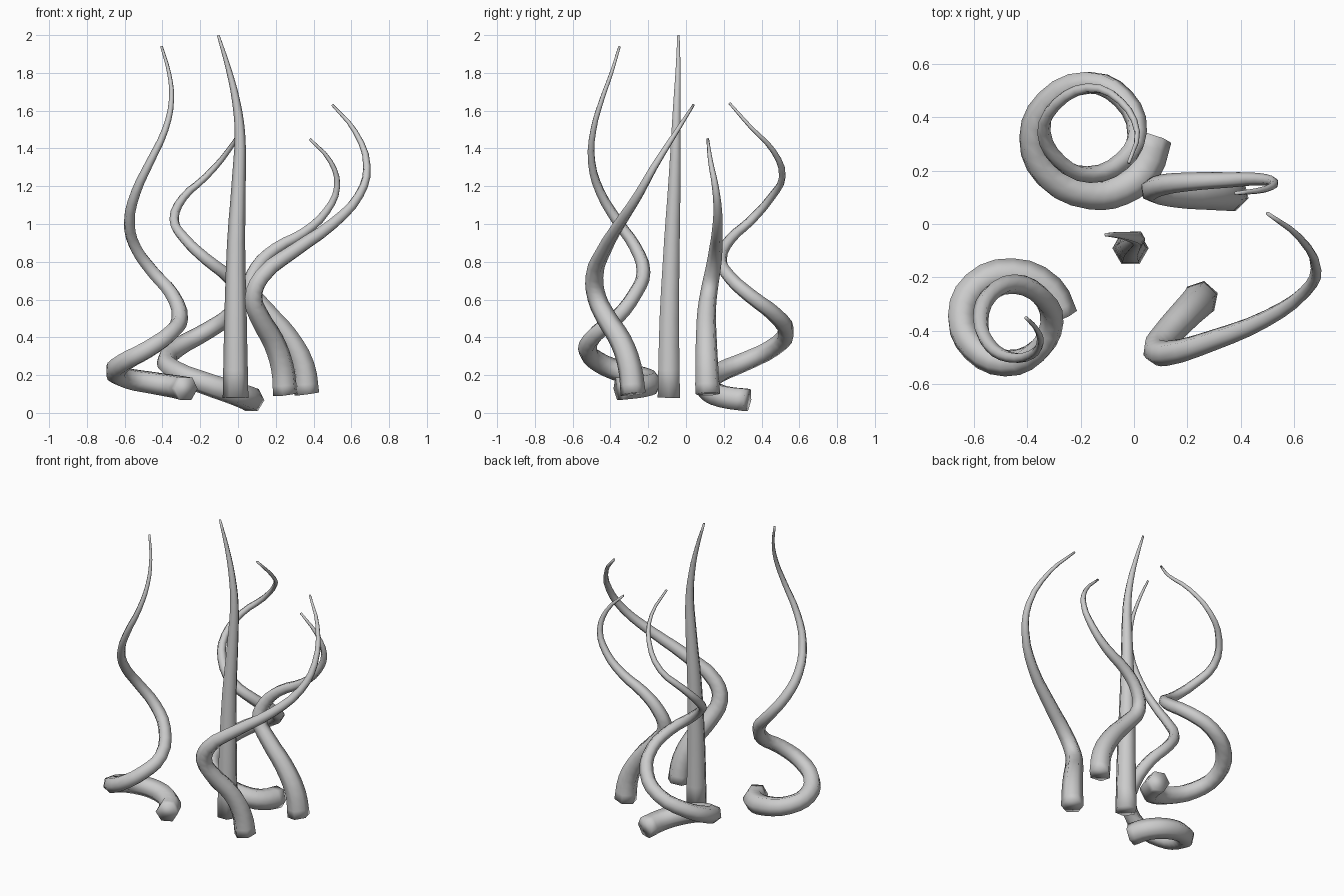
import bpy
from mathutils import Vector

BASE_R, TIP_R = 0.068, 0.007


def tentacle(name, pts, power=1.0):
    """Six-sided tapered tube swept along a smooth path."""
    pts = [Vector(p) for p in pts]
    dist = [0.0]
    for a, b in zip(pts, pts[1:]):
        dist.append(dist[-1] + (b - a).length)
    cu = bpy.data.curves.new(name + "_path", 'CURVE')
    cu.dimensions = '3D'
    cu.resolution_u = 3
    cu.bevel_depth = 1.0
    cu.bevel_resolution = 1
    cu.use_fill_caps = True
    sp = cu.splines.new('BEZIER')
    sp.bezier_points.add(len(pts) - 1)
    for bp, p, d in zip(sp.bezier_points, pts, dist):
        bp.co = p
        bp.handle_left_type = bp.handle_right_type = 'AUTO'
        t = d / dist[-1]
        bp.radius = TIP_R + (BASE_R - TIP_R) * (1 - t ** power)
    path = bpy.data.objects.new(name + "_path", cu)
    bpy.context.collection.objects.link(path)
    bpy.context.view_layer.update()
    dg = bpy.context.evaluated_depsgraph_get()
    me = bpy.data.meshes.new_from_object(path.evaluated_get(dg))
    bpy.data.objects.remove(path)
    # weld the end caps so the shading runs round them
    import bmesh
    bm = bmesh.new()
    bm.from_mesh(me)
    bmesh.ops.remove_doubles(bm, verts=bm.verts, dist=0.0005)
    for e in bm.edges:
        e.smooth = True
    for f in bm.faces:
        f.smooth = True
    bm.to_mesh(me)
    bm.free()
    ob = bpy.data.objects.new(name, me)
    bpy.context.collection.objects.link(ob)
    return ob


# upright tentacle in the middle
tentacle("middle_tentacle", [
    (-.013, -.091, .08), (-.013, -.088, .5), (-.01, -.075, .9), (.005, -.06, 1.25),
    (.01, -.053, 1.48), (-.01, -.048, 1.65), (-.05, -.042, 1.82), (-.105, -.04, 2.0)], 1.3)

# front left tentacle, coiling anticlockwise
tentacle("front_left_tentacle", [
    (-.275, -.355, .128), (-.325, -.25, .138), (-.46, -.19, .16), (-.595, -.235, .185),
    (-.648, -.35, .22), (-.60, -.465, .27), (-.48, -.522, .335), (-.36, -.475, .42),
    (-.308, -.37, .50), (-.35, -.27, .63), (-.45, -.225, .745), (-.545, -.27, .88),
    (-.575, -.36, 1.01), (-.54, -.455, 1.17), (-.465, -.50, 1.33), (-.385, -.49, 1.50),
    (-.352, -.445, 1.66), (-.365, -.395, 1.80), (-.405, -.352, 1.94)])

# back tentacle, coiling clockwise
tentacle("back_tentacle", [
    (.075, .325, .068), (.035, .2, .085), (-.05, .13, .115), (-.17, .112, .155),
    (-.32, .18, .215), (-.378, .32, .275), (-.32, .46, .345), (-.17, .53, .43),
    (-.04, .47, .52), (.012, .34, .62), (-.045, .235, .715), (-.17, .185, .815),
    (-.28, .235, .92), (-.338, .345, 1.02), (-.29, .45, 1.14), (-.17, .51, 1.25),
    (-.05, .46, 1.39), (.012, .345, 1.51), (-.02, .23, 1.64)])

# right tentacle, bending sideways
tentacle("right_tentacle", [
    (.365, .115, .10), (.345, .11, .25), (.26, .108, .41), (.15, .11, .54),
    (.068, .125, .66), (.10, .145, .77), (.20, .158, .87), (.35, .165, .955),
    (.47, .168, 1.07), (.525, .155, 1.20), (.49, .13, 1.33), (.38, .115, 1.45)])

# front right tentacle, wide swing
tentacle("front_right_tentacle", [
    (.25, -.28, .10), (.235, -.297, .24), (.187, -.345, .38), (.118, -.42, .50),
    (.082, -.472, .61), (.125, -.485, .72), (.30, -.435, .86), (.50, -.353, 1.0),
    (.64, -.255, 1.15), (.683, -.17, 1.30), (.62, -.05, 1.49), (.50, .04, 1.63)])
